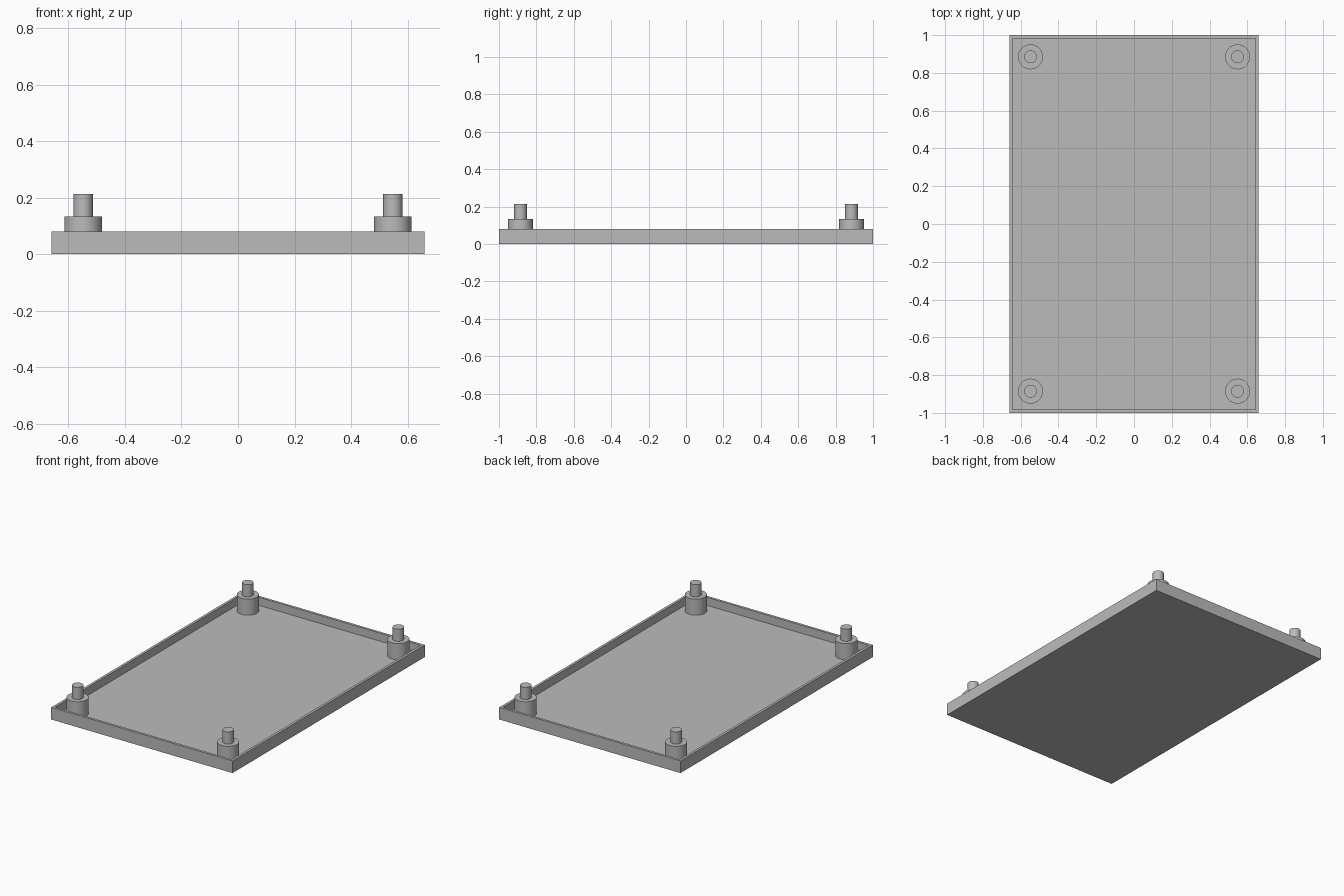
import bpy, bmesh
from mathutils import Matrix

cube = bpy.data.objects.get("Cube")
if cube:
    bpy.data.objects.remove(cube, do_unlink=True)

HALF_X, HALF_Y, HEIGHT = 0.66, 1.0, 0.08
WALL, FLOOR = 0.024, 0.027
POST_X, POST_Y = 0.548, 0.885

grey = bpy.data.materials.new("plain grey")
grey.use_nodes = True
grey.diffuse_color = (0.5, 0.5, 0.5, 1)
grey.node_tree.nodes["Principled BSDF"].inputs["Base Color"].default_value = (0.5, 0.5, 0.5, 1)


def add_object(name, bm):
    mesh = bpy.data.meshes.new(name)
    bm.to_mesh(mesh)
    bm.free()
    mesh.materials.append(grey)
    obj = bpy.data.objects.new(name, mesh)
    bpy.context.collection.objects.link(obj)
    return obj


# Open tray: a block whose top is inset for the rim and pushed down to the floor
bm = bmesh.new()
bmesh.ops.create_cube(bm, size=1, matrix=Matrix.Translation((0, 0, HEIGHT / 2))
                      @ Matrix.Diagonal((2 * HALF_X, 2 * HALF_Y, HEIGHT, 1)))
bm.normal_update()
top = max(bm.faces, key=lambda f: f.calc_center_median().z)
bmesh.ops.inset_region(bm, faces=[top], thickness=WALL)
floor = bmesh.ops.extrude_discrete_faces(bm, faces=[top])["faces"][0]
for v in floor.verts:
    v.co.z = FLOOR
bmesh.ops.recalc_face_normals(bm, faces=bm.faces)
add_object("tray", bm)


# Stepped corner posts: a wide collar with a narrow locating pin
def add_post(name, x, y):
    bm = bmesh.new()
    profile = [(0.066, FLOOR), (0.066, 0.133), (0.034, 0.133), (0.034, 0.213), (0, 0.213)]
    verts = [bm.verts.new((r, 0, z)) for r, z in profile]
    edges = [bm.edges.new(pair) for pair in zip(verts, verts[1:])]
    bmesh.ops.spin(bm, geom=verts + edges, cent=(0, 0, 0), axis=(0, 0, 1),
                   angle=6.283185307, steps=48)
    bmesh.ops.remove_doubles(bm, verts=bm.verts, dist=0.0001)
    bmesh.ops.recalc_face_normals(bm, faces=bm.faces)
    if max(bm.faces, key=lambda f: f.calc_center_median().z).normal.z < 0:
        bmesh.ops.reverse_faces(bm, faces=bm.faces)
    obj = add_object(name, bm)
    obj.location = (x, y, 0)
    bpy.ops.object.select_all(action="DESELECT")
    obj.select_set(True)
    bpy.context.view_layer.objects.active = obj
    bpy.ops.object.shade_smooth_by_angle()


for end, sy in (("front", -1), ("back", 1)):
    for side, sx in (("right", -1), ("left", 1)):
        add_post(f"{end}_{side}_post", sx * POST_X, sy * POST_Y)
